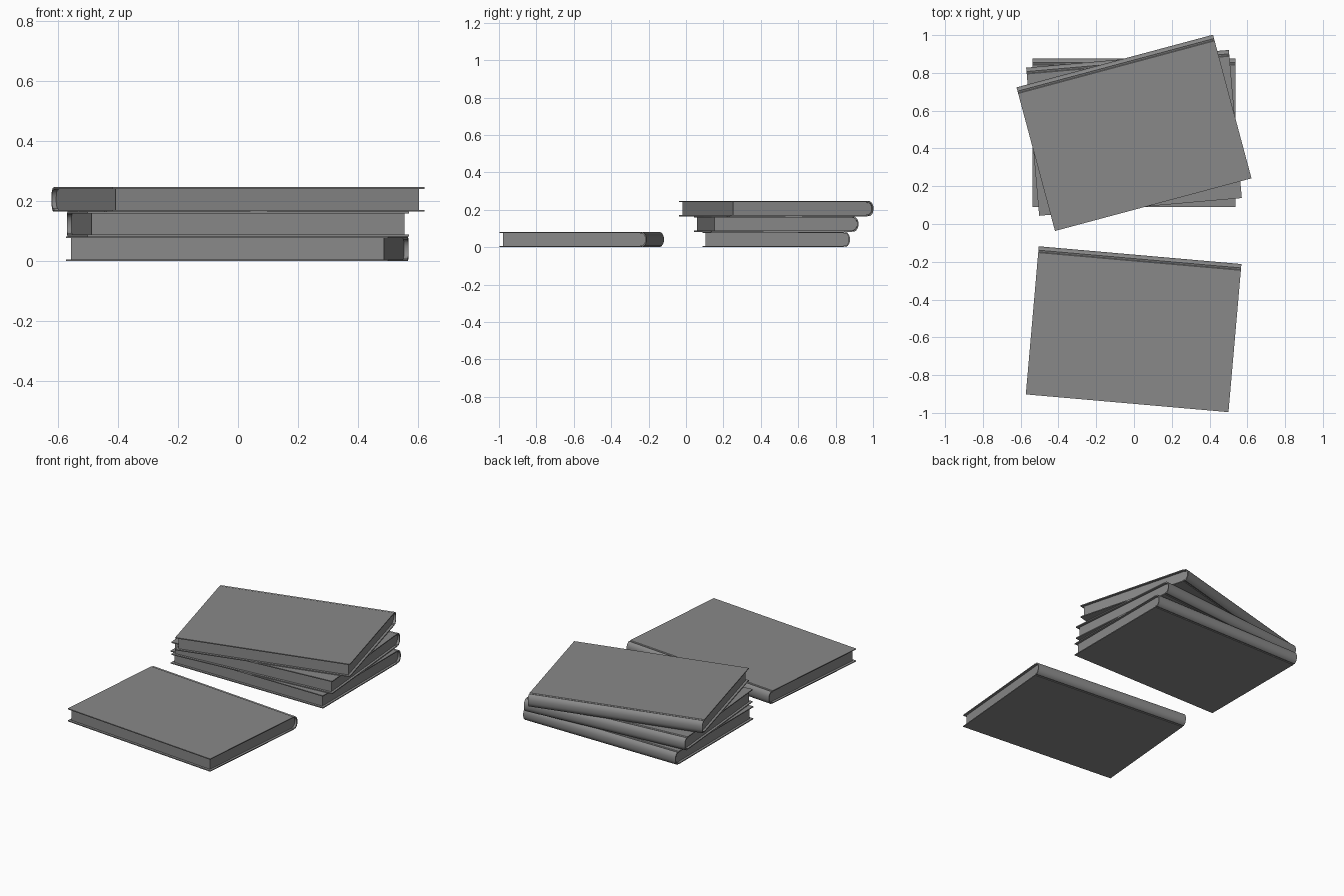
import bpy
import math

cube = bpy.data.objects.get("Cube")
if cube:
    bpy.data.objects.remove(cube, do_unlink=True)

HALF_W, HALF_D, H = 0.5385, 0.3935, 0.0825   # book half width, half depth, thickness
T, LIP = 0.006, 0.015                        # cover thickness, cover overhang

grey = bpy.data.materials.new("grey")
grey.use_nodes = True
grey.diffuse_color = (0.25, 0.25, 0.25, 1)
bsdf = grey.node_tree.nodes["Principled BSDF"]
bsdf.inputs["Base Color"].default_value = (0.25, 0.25, 0.25, 1)
bsdf.inputs["Roughness"].default_value = 0.8


def mirrored(half):
    """Complete a lower half profile with its upper mirror image."""
    return half + [(y, H - z) for y, z in reversed(half)]


def extrude_profile(name, profile, half_width, place):
    """Sweep a (y, z) outline along x into a closed solid."""
    n = len(profile)
    verts = [(x, y, z) for x in (-half_width, half_width) for y, z in profile]
    faces = [(i, (i + 1) % n, n + (i + 1) % n, n + i) for i in range(n)]
    faces += [tuple(reversed(range(n))), tuple(range(n, 2 * n))]
    mesh = bpy.data.meshes.new(name)
    mesh.from_pydata(verts, [], faces)
    mesh.materials.append(grey)
    obj = bpy.data.objects.new(name, mesh)
    bpy.context.collection.objects.link(obj)
    x, y, z, angle = place
    obj.location = (x, y, z)
    obj.rotation_euler.z = math.radians(angle)
    bpy.ops.object.select_all(action='DESELECT')
    obj.select_set(True)
    bpy.context.view_layer.objects.active = obj
    bpy.ops.object.shade_smooth_by_angle(angle=math.radians(40))


# Cover section: board, hinge groove, then the rounded spine
outer = mirrored([(-HALF_D, 0), (0.360, 0), (0.364, 0.004), (0.369, 0.004),
                  (0.373, 0.001), (0.381, 0.006), (0.389, 0.016), (HALF_D, 0.030)])
inner = mirrored([(-HALF_D, T), (0.358, T), (0.362, T + 0.004),
                  (0.371, T + 0.004), (0.377, 0.013), (0.383, 0.020),
                  (HALF_D - T, 0.032)])
cover = outer + inner[::-1]

# Page block reaches back into the spine
pages = mirrored([(-HALF_D + LIP, T), (0.358, T), (0.362, T + 0.004),
                  (0.371, T + 0.004), (0.377, 0.013), (0.383, 0.020),
                  (HALF_D - T, 0.032)])

books = {
    "bottom_book": (0, 0.4825, 0, 0),
    "middle_book": (0, 0.4825, H, 5),
    "top_book": (0, 0.4825, 2 * H, 15),
    "front_book": (-0.002, -0.557, 0, -5),
}
for name, place in books.items():
    extrude_profile(name + "_cover", cover, HALF_W, place)
    extrude_profile(name + "_pages", pages, HALF_W - LIP, place)
